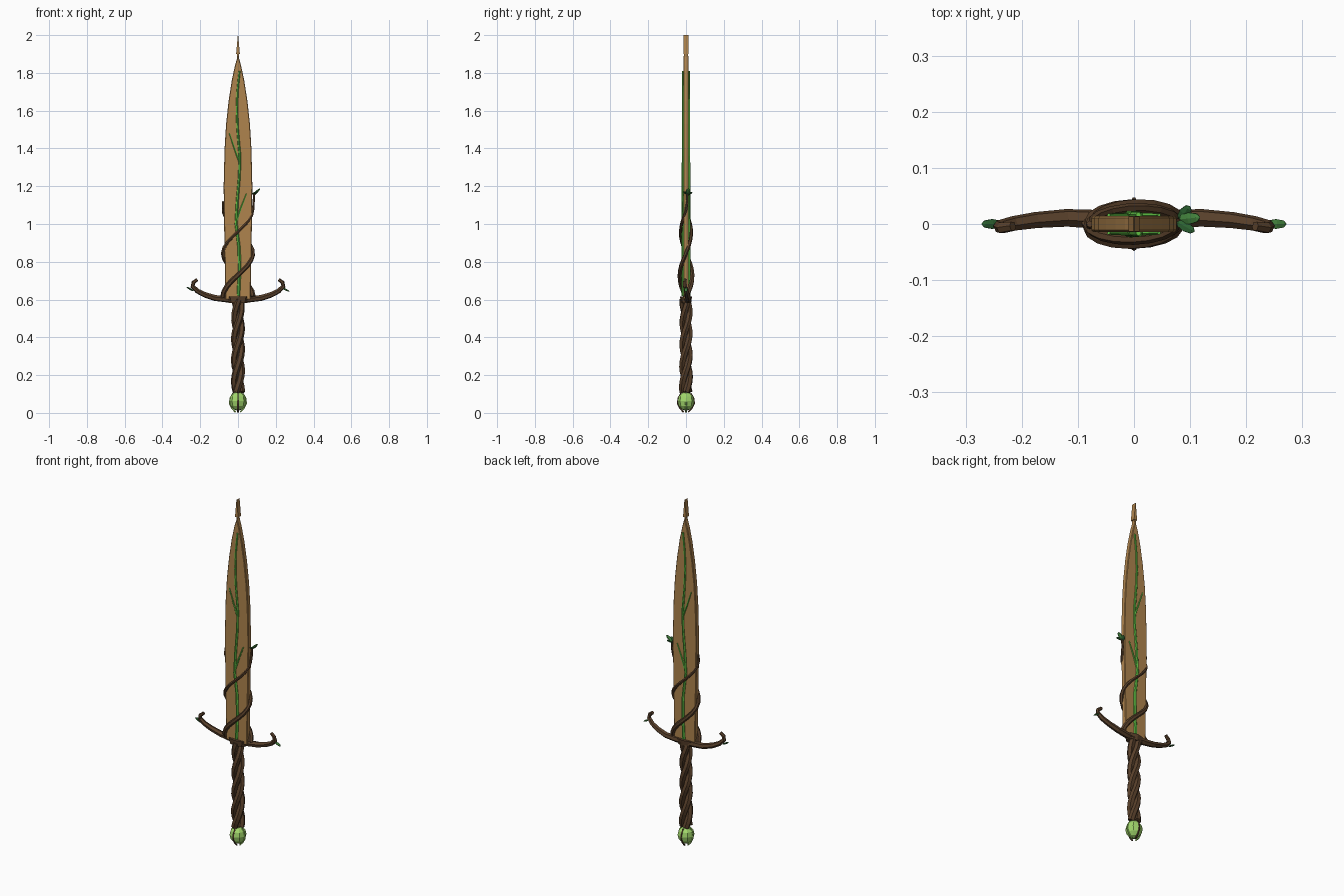
import bpy, bmesh, math
from mathutils import Vector, Matrix

if "Cube" in bpy.data.objects:
    bpy.data.objects.remove(bpy.data.objects["Cube"])


def material(name, rgb):
    m = bpy.data.materials.new(name)
    m.diffuse_color = (*rgb, 1)
    m.use_nodes = True
    m.node_tree.nodes["Principled BSDF"].inputs["Base Color"].default_value = m.diffuse_color
    return m


WOOD = material("pale_wood", (0.43, 0.23, 0.075))
BARK = material("dark_bark", (0.10, 0.052, 0.024))
SAP = material("glowing_sap", (0.12, 0.55, 0.06))
LEAF = material("leaf_green", (0.06, 0.24, 0.05))
DARK_LEAF = material("dark_leaf", (0.025, 0.12, 0.03))
BUD = material("bud_green", (0.36, 0.68, 0.15))


def finish(name, bm, mat):
    bmesh.ops.recalc_face_normals(bm, faces=bm.faces)
    me = bpy.data.meshes.new(name)
    bm.to_mesh(me)
    bm.free()
    me.materials.append(mat)
    ob = bpy.data.objects.new(name, me)
    bpy.context.collection.objects.link(ob)
    return ob


def tube(name, path, r0, r1, mat, sides=6):
    """Faceted tube along a path, tapering from r0 to r1."""
    pts = [Vector(p) for p in path]
    bm = bmesh.new()
    rings, n = [], len(pts)
    old = None
    for i, p in enumerate(pts):
        t = (pts[min(i + 1, n - 1)] - pts[max(i - 1, 0)]).normalized()
        if old is None:
            u = t.orthogonal().normalized()
        else:
            u = old.rotation_difference(t) @ u
        old = t
        v = t.cross(u)
        r = r0 + (r1 - r0) * i / (n - 1)
        rings.append([bm.verts.new(p + r * (math.cos(a) * u + math.sin(a) * v))
                      for a in (math.tau * k / sides for k in range(sides))])
    for a, b in zip(rings, rings[1:]):
        for k in range(sides):
            j = (k + 1) % sides
            bm.faces.new((a[k], a[j], b[j], b[k]))
    bm.faces.new(rings[0])
    bm.faces.new(rings[-1])
    return finish(name, bm, mat)


def slab(name, outline, thick, mat, bevel=0.0):
    """Extrude an x-z outline to a plate centred on y = 0."""
    bm = bmesh.new()
    f = bm.faces.new([bm.verts.new((x, -thick / 2, z)) for x, z in outline])
    ext = bmesh.ops.extrude_face_region(bm, geom=[f])
    bmesh.ops.translate(bm, vec=(0, thick, 0),
                        verts=[g for g in ext["geom"] if isinstance(g, bmesh.types.BMVert)])
    ob = finish(name, bm, mat)
    if bevel:
        mod = ob.modifiers.new("bevel", 'BEVEL')
        mod.width = bevel
        mod.segments = 1
    return ob


def leaf(name, base, tip, width, mat):
    """Pointed flat leaf between two points."""
    base, tip = Vector(base), Vector(tip)
    d = tip - base
    bm = bmesh.new()
    bmesh.ops.create_uvsphere(bm, u_segments=6, v_segments=4, radius=1)
    rot = d.to_track_quat('Z', 'Y').to_matrix().to_4x4()
    scale = Matrix.Diagonal((width / 2, width / 4, d.length / 2, 1))
    bm.transform(Matrix.Translation((base + tip) / 2) @ rot @ scale)
    return finish(name, bm, mat)


# Blade and its narrow tip
half = [(0.066, 0.6), (0.072, 0.9), (0.076, 1.2), (0.071, 1.4), (0.063, 1.53),
        (0.05, 1.65), (0.033, 1.76), (0.016, 1.84)]
slab("blade", half + [(0.001, 1.895)] + [(-x, z) for x, z in reversed(half)], 0.028, WOOD, 0.003)
slab("blade_tip", [(0.01, 1.9), (0.001, 2.0), (-0.001, 2.0), (-0.01, 1.9)], 0.026, WOOD)
slab("tip_neck", [(0.004, 1.86), (0.004, 1.91), (-0.004, 1.91), (-0.004, 1.86)], 0.02, WOOD)

# Green veins on both faces
main = [(0.002, 0.62), (0.008, 0.75), (0.006, 0.87), (-0.010, 1.0), (-0.004, 1.12),
        (0.007, 1.25), (0.010, 1.36), (-0.002, 1.5), (-0.006, 1.6), (-0.003, 1.7), (0.008, 1.81)]
branches = {"upper": [(0.008, 1.33), (-0.015, 1.39), (-0.045, 1.48)],
            "lower": [(-0.01, 1.01), (0.014, 1.08), (0.045, 1.16)]}
for side, y in (("front", -0.016), ("back", 0.016)):
    tube(side + "_vein", [(x, y, z) for x, z in main], 0.009, 0.005, SAP)
    for k, b in branches.items():
        tube(f"{side}_{k}_vein_branch", [(x, y, z) for x, z in b], 0.006, 0.003, SAP, 5)


# Two vines climbing around the blade
def climb(start, turns, steps):
    out = []
    for i in range(steps + 1):
        t = i / steps
        a = start + t * turns * math.tau
        out.append((0.08 * math.cos(a), (0.036 - 0.01 * t) * math.sin(a), 0.615 + 0.46 * turns * t))
    return out


tube("vine_a", climb(math.pi, 1.02, 17) + [(-0.079, 0, 1.12)], 0.014, 0.006, BARK)
tube("vine_b", climb(0, 1.0, 16) + [(0.083, 0.008, 1.12), (0.086, 0.006, 1.16)], 0.014, 0.006, BARK)
leaf("vine_leaf_1", (0.08, 0.008, 1.152), (0.1, 0.032, 1.17), 0.022, DARK_LEAF)
leaf("vine_leaf_2", (0.08, 0.008, 1.155), (0.118, 0.012, 1.188), 0.024, LEAF)
leaf("vine_leaf_3", (0.076, 0.004, 1.16), (0.108, -0.014, 1.172), 0.02, DARK_LEAF)

# Branch guard, two curled arms with a leaf each
arm = [(0, 0.004, 0.602), (0.06, 0.008, 0.602), (0.12, 0.011, 0.608), (0.175, 0.007, 0.625),
       (0.215, 0.001, 0.645), (0.24, -0.005, 0.67), (0.236, -0.007, 0.69), (0.216, -0.004, 0.706)]
for side, s in (("left", -1), ("right", 1)):
    tube(side + "_guard_arm", [(s * x, y, z) for x, y, z in arm], 0.019, 0.009, BARK)
leaf("left_guard_leaf", (-0.234, 0, 0.645), (-0.272, 0, 0.666), 0.02, DARK_LEAF)
leaf("right_guard_leaf", (0.234, 0, 0.662), (0.272, 0, 0.643), 0.02, LEAF)
collar = tube("guard_collar", [(0, 0, 0.583), (0, 0, 0.6), (0, 0, 0.616)], 0.034, 0.04, BARK, 8)
collar.scale = (1.5, 0.8, 1)

# Grip of three twisted stems around a core
tube("grip_core", [(0, 0, 0.1), (0, 0, 0.6)], 0.018, 0.018, BARK)
for k in range(3):
    path = []
    for i in range(19):
        a = math.tau * (k / 3 + 1.45 * i / 18)
        path.append((0.019 * math.cos(a), 0.019 * math.sin(a), 0.11 + 0.49 * i / 18))
    tube(f"grip_stem_{k + 1}", path, 0.019, 0.017, BARK)

# Bud pommel held by bark ribs
bm = bmesh.new()
bmesh.ops.create_uvsphere(bm, u_segments=8, v_segments=6, radius=1)
bm.transform(Matrix.Translation((0, 0, 0.062)) @ Matrix.Diagonal((0.045, 0.045, 0.05, 1)))
finish("bud_pommel", bm, BUD)
for k in range(4):
    a = math.tau * (k + 0.0) / 4
    prof = [(0.012, 0.004), (0.031, 0.024), (0.044, 0.05), (0.041, 0.078), (0.026, 0.104)]
    tube(f"pommel_rib_{k + 1}", [(r * math.cos(a), r * math.sin(a), z) for r, z in prof],
         0.0045, 0.004, BARK if k % 2 else BUD, 5)
